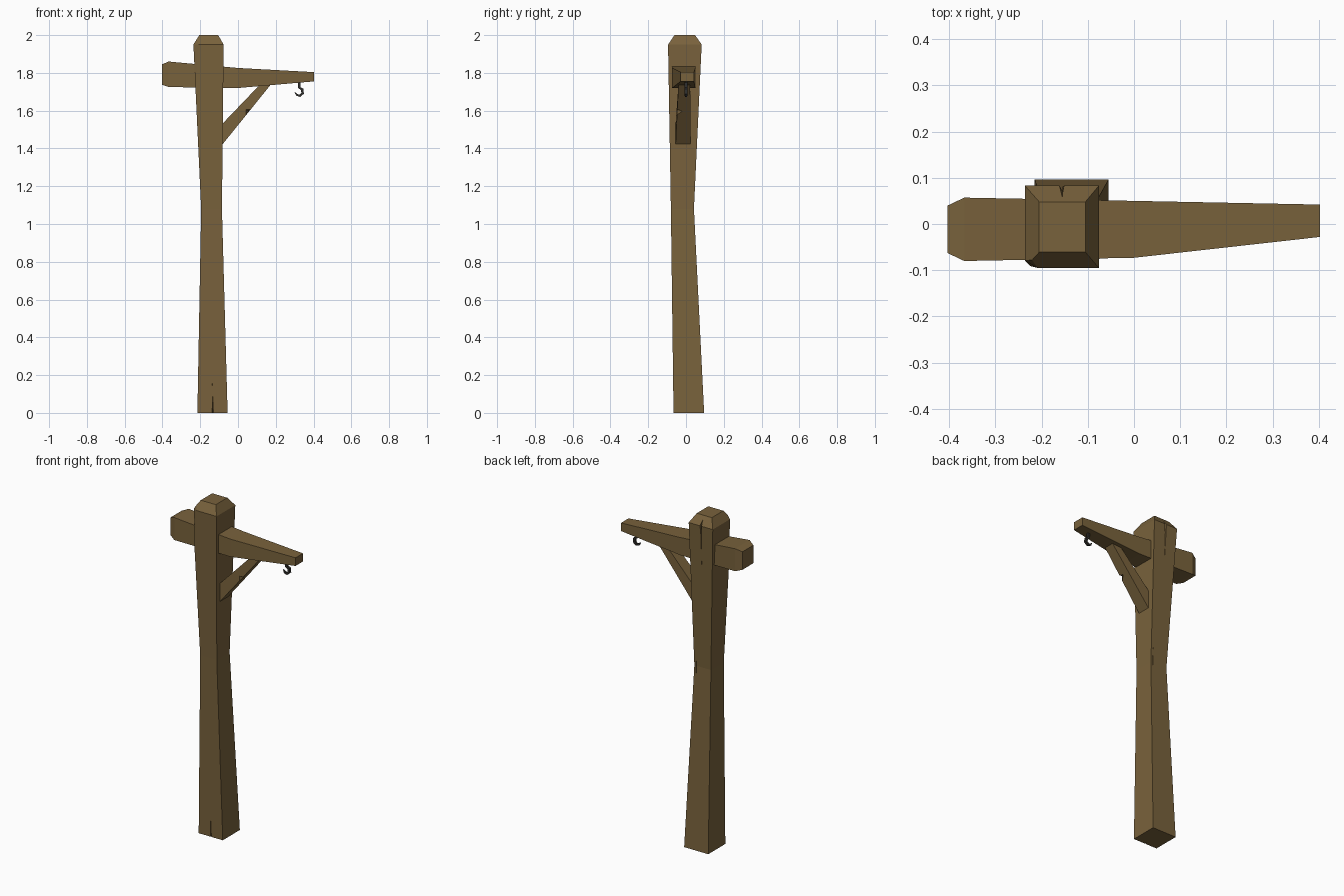
import bpy, bmesh
from mathutils import Vector


def material(name, color):
    m = bpy.data.materials.new(name)
    m.diffuse_color = (*color, 1)
    return m


WOOD = material("wood", (0.19, 0.122, 0.045))
IRON = material("iron", (0.03, 0.028, 0.025))


def loft(name, rings, mat=None):
    """Join successive closed rings of points and cap both ends."""
    bm = bmesh.new()
    loops = [[bm.verts.new(p) for p in ring] for ring in rings]
    n = len(rings[0])
    for a, b in zip(loops, loops[1:]):
        for i in range(n):
            j = (i + 1) % n
            bm.faces.new((a[i], a[j], b[j], b[i]))
    bm.faces.new(loops[0])
    bm.faces.new(loops[-1])
    bmesh.ops.recalc_face_normals(bm, faces=bm.faces)
    me = bpy.data.meshes.new(name)
    bm.to_mesh(me)
    bm.free()
    ob = bpy.data.objects.new(name, me)
    bpy.context.collection.objects.link(ob)
    if mat:
        me.materials.append(mat)
    return ob


def rect(a0, a1, b0, b1):
    return [(a0, b0), (a1, b0), (a1, b1), (a0, b1)]


def carve(target, rings):
    """Cut a lofted wedge out of the target and discard the cutter."""
    cutter = loft("cutter", rings, WOOD)
    cutter.hide_render = True
    mod = target.modifiers.new("carve", 'BOOLEAN')
    mod.operation = 'DIFFERENCE'
    mod.solver = 'EXACT'
    mod.object = cutter
    bpy.context.view_layer.objects.active = target
    bpy.ops.object.modifier_apply(modifier=mod.name)
    bpy.data.objects.remove(cutter)


# Post: waisted square timber with a bevelled top
post_sections = [
    (0.00, -0.215, -0.055, -0.066, 0.096),
    (1.08, -0.195, -0.085, -0.080, 0.042),
    (1.95, -0.236, -0.076, -0.095, 0.083),
    (2.00, -0.205, -0.105, -0.061, 0.048)]
post = loft("post", [[(x, y, z) for x, y in rect(*s)] for z, *s in post_sections], WOOD)

# Splits in the post: front foot, back of the head, waist corner
carve(post, [[(-0.145, -0.10, -0.01), (-0.125, -0.10, -0.01), (-0.133, -0.045, -0.01)],
             [(-0.138, -0.10, 0.18), (-0.136, -0.10, 0.18), (-0.137, -0.07, 0.18)]])
carve(post, [[(-0.156, 0.12, 1.70), (-0.154, 0.12, 1.70), (-0.155, 0.072, 1.70)],
             [(-0.172, 0.12, 2.01), (-0.138, 0.12, 2.01), (-0.155, 0.058, 2.01)]])
carve(post, [[(-0.099, 0.06, 1.00), (-0.097, 0.06, 1.00), (-0.098, 0.045, 1.00)],
             [(-0.104, 0.06, 1.08), (-0.092, 0.06, 1.08), (-0.098, 0.034, 1.08)],
             [(-0.099, 0.06, 1.17), (-0.097, 0.06, 1.17), (-0.098, 0.040, 1.17)]])
# Chipped front left corner of the head
carve(post, [[(-0.225, -0.091, 1.70), (-0.25, -0.08, 1.70), (-0.25, -0.12, 1.70), (-0.225, -0.12, 1.70)],
             [(-0.203, -0.098, 1.95), (-0.238, -0.078, 1.95), (-0.26, -0.12, 1.95), (-0.203, -0.12, 1.95)],
             [(-0.203, -0.07, 2.03), (-0.213, -0.06, 2.03), (-0.26, -0.12, 2.03), (-0.203, -0.12, 2.03)]])

# Cross beam: bevelled butt, tapered tip
beam_sections = [
    (-0.403, -0.063, 0.040, 1.737, 1.845),
    (-0.367, -0.080, 0.057, 1.725, 1.860),
    (0.000, -0.073, 0.050, 1.720, 1.826),
    (0.402, -0.028, 0.042, 1.755, 1.804)]
beam = loft("cross_beam", [[(x, y, z) for y, z in rect(*s)] for x, *s in beam_sections], WOOD)

# Diagonal brace with a nick in its lower front edge
brace = loft("brace", [
    [(-0.085, -0.055, 1.418), (-0.085, 0.025, 1.418), (-0.085, 0.025, 1.528), (-0.085, -0.055, 1.528)],
    [(0.175, -0.040, 1.740), (0.175, 0.022, 1.740), (0.118, 0.022, 1.740), (0.118, -0.040, 1.740)]], WOOD)
nick = [(0.03, 1.612), (0.10, 1.612), (0.03, 1.53)]
carve(brace, [[(x, -0.07, z) for x, z in nick],
              [(0.067 + (x - 0.067) * 0.1, -0.015, 1.595 + (z - 1.595) * 0.1) for x, z in nick]])

# Iron hook under the tip: square bar swept round a bend, tapering to the point
path = [(0.325, 1.765, 0.009), (0.325, 1.722, 0.009), (0.340, 1.712, 0.009), (0.342, 1.692, 0.009),
        (0.328, 1.679, 0.008), (0.312, 1.683, 0.007), (0.301, 1.697, 0.002)]
rings = []
for i, (x, z, r) in enumerate(path):
    a, b = path[max(i - 1, 0)], path[min(i + 1, len(path) - 1)]
    d = Vector((b[0] - a[0], b[1] - a[1])).normalized()
    rings.append([(x - d.y * r * u, r * v, z + d.x * r * u) for u, v in rect(-0.8, 0.8, -0.8, 0.8)])
loft("hook", rings, IRON)
